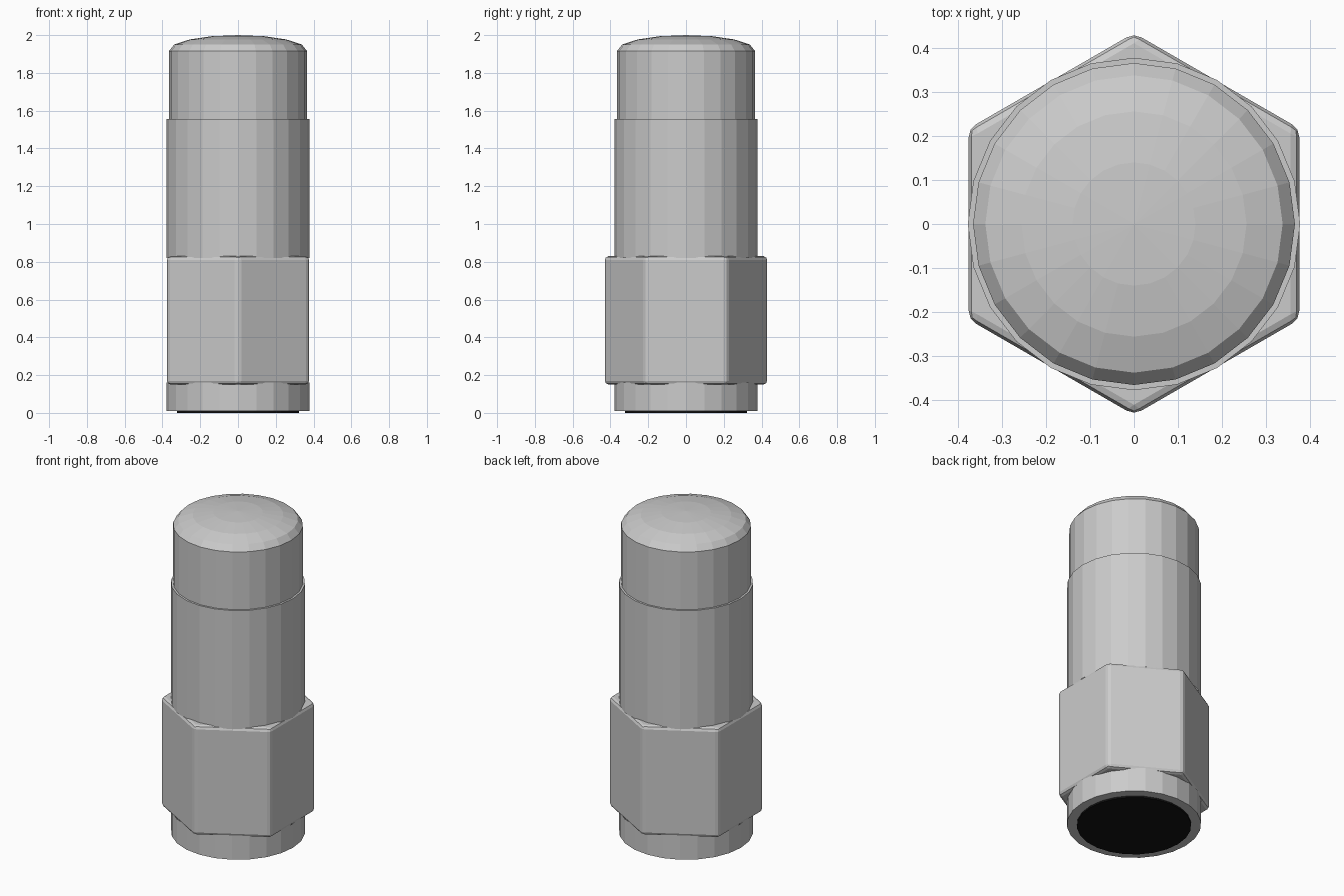
import bpy, bmesh
from math import sin, cos, pi

if "Cube" in bpy.data.objects:
    bpy.data.objects.remove(bpy.data.objects["Cube"])

SIDES = 24


def lathe(name, profile):
    """Revolve (radius, z) points around z; radius 0 makes a pole."""
    bm = bmesh.new()
    rings = []
    for r, z in profile:
        if r == 0:
            rings.append([bm.verts.new((0, 0, z))] * SIDES)
        else:
            rings.append([bm.verts.new((r * sin(2 * pi * i / SIDES), r * cos(2 * pi * i / SIDES), z))
                          for i in range(SIDES)])
    for a, b in zip(rings, rings[1:]):
        for i in range(SIDES):
            j = (i + 1) % SIDES
            bm.faces.new(dict.fromkeys((a[i], a[j], b[j], b[i])))
    return finish(bm, name)


def finish(bm, name):
    bmesh.ops.recalc_face_normals(bm, faces=bm.faces)
    mesh = bpy.data.meshes.new(name)
    bm.to_mesh(mesh)
    bm.free()
    ob = bpy.data.objects.new(name, mesh)
    bpy.context.collection.objects.link(ob)
    return ob


# Stepped barrel with a low domed cap
lathe("domed_cap", [(0.366, 1.555), (0.366, 1.915), (0.338, 1.95),
                    (0.256, 1.977), (0.14, 1.994), (0, 2.0)])
lathe("barrel", [(0.378, 0.82), (0.378, 1.557), (0.366, 1.557)])

# Base collar with a rim around the opening
lathe("base_collar", [(0.322, 0.01), (0.378, 0.01), (0.378, 0.16)])

# Dark opening underneath
opening = lathe("dark_opening", [(0, 0.0), (0.322, 0.0), (0.322, 0.012)])
black = bpy.data.materials.new("black")
black.diffuse_color = (0.006, 0.006, 0.006, 1)
black.use_nodes = True
black.node_tree.nodes["Principled BSDF"].inputs["Base Color"].default_value = black.diffuse_color
opening.data.materials.append(black)

# Hexagonal grip, a corner facing front and back
bm = bmesh.new()
R = 0.376 / cos(pi / 6)
base = bm.faces.new([bm.verts.new((R * sin(pi * i / 3), R * cos(pi * i / 3), 0.15)) for i in range(6)])
top = bmesh.ops.extrude_face_region(bm, geom=[base])["geom"]
bmesh.ops.translate(bm, verts=[v for v in top if isinstance(v, bmesh.types.BMVert)], vec=(0, 0, 0.68))
grip = finish(bm, "hex_grip")
bevel = grip.modifiers.new("Bevel", 'BEVEL')
bevel.width = 0.02
bevel.segments = 2
